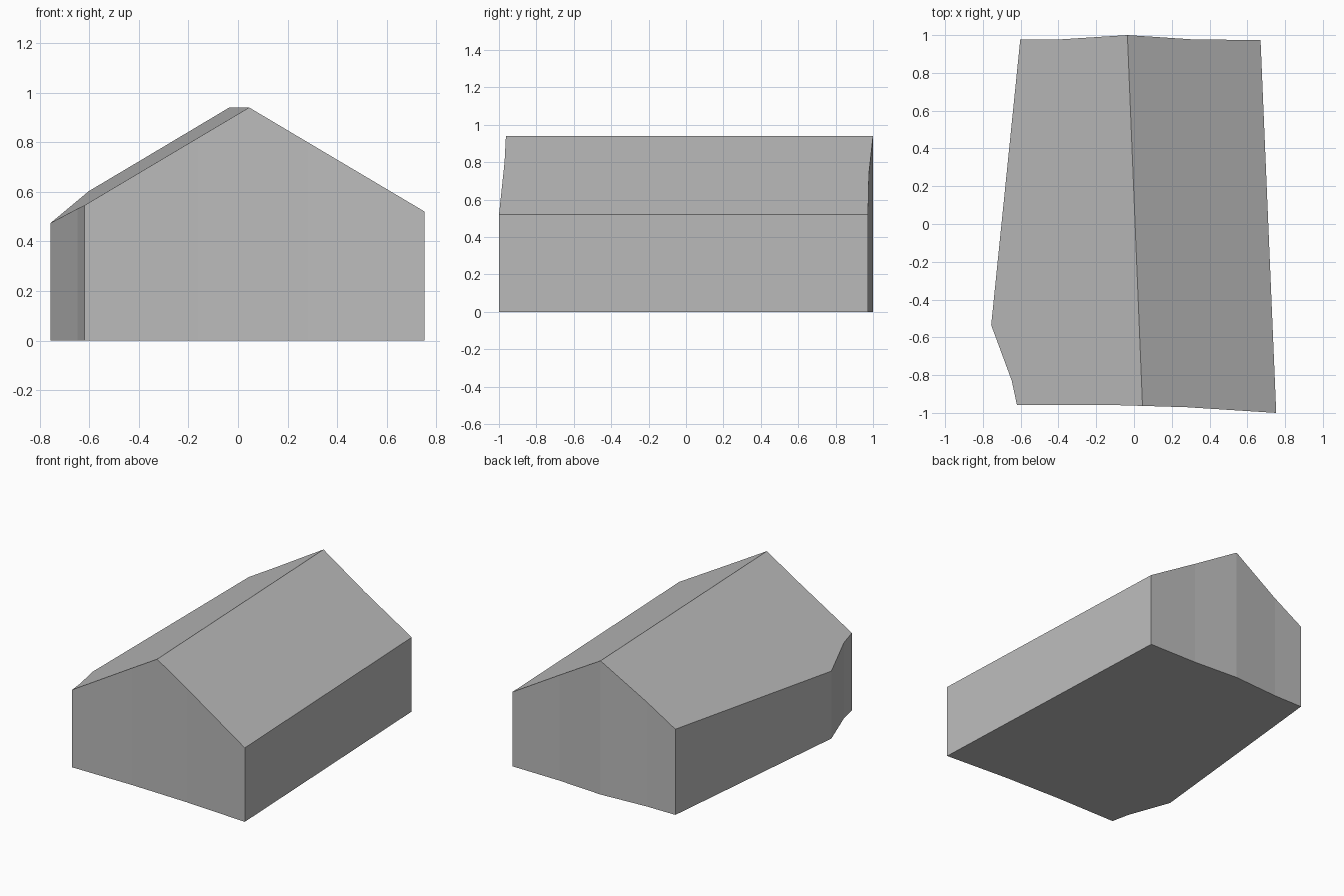
import bpy
import bmesh
from mathutils import Vector

cube = bpy.data.objects.get("Cube")
if cube:
    bpy.data.objects.remove(cube, do_unlink=True)

# Single wall and roof colour
grey = bpy.data.materials.new("plain grey")
grey.use_nodes = True
colour = (0.5, 0.5, 0.5, 1)
grey.diffuse_color = colour
grey.node_tree.nodes["Principled BSDF"].inputs["Base Color"].default_value = colour

# Irregular ground plan, anticlockwise from the front right corner
footprint = [
    (-0.62, -0.957), (-0.16, -0.957), (0.045, -0.963), (0.28, -0.97),
    (0.753, -1.0), (0.67, 0.973), (0.3, 0.978), (-0.035, 1.0),
    (-0.38, 0.978), (-0.602, 0.978), (-0.756, -0.535), (-0.647, -0.83),
]
ridge_front = Vector((0.045, -0.963, 0.94))
ridge_back = Vector((-0.035, 1.0, 0.94))
pitch = 0.595

# Walls: the plan raised past the ridge
bm = bmesh.new()
base = bm.faces.new([bm.verts.new((x, y, 0)) for x, y in footprint])
raised = bmesh.ops.extrude_face_region(bm, geom=[base], use_keep_orig=True)
top_verts = [v for v in raised["geom"] if isinstance(v, bmesh.types.BMVert)]
bmesh.ops.translate(bm, verts=top_verts, vec=(0, 0, 1.2))
bmesh.ops.recalc_face_normals(bm, faces=bm.faces[:])

# Gable roof: slice off each side along a slope through the ridge
along = (ridge_back - ridge_front).normalized()
across = along.cross(Vector((0, 0, 1)))
for side in (1, -1):
    slope_normal = (across * side * pitch + Vector((0, 0, 1))).normalized()
    cut = bmesh.ops.bisect_plane(
        bm, geom=bm.verts[:] + bm.edges[:] + bm.faces[:], dist=0.0001,
        plane_co=ridge_front, plane_no=slope_normal, clear_outer=True)
    rim = [e for e in cut["geom_cut"] if isinstance(e, bmesh.types.BMEdge)]
    bmesh.ops.holes_fill(bm, edges=rim, sides=0)

bmesh.ops.recalc_face_normals(bm, faces=bm.faces[:])
mesh = bpy.data.meshes.new("house_shell")
bm.to_mesh(mesh)
bm.free()
mesh.materials.append(grey)
house = bpy.data.objects.new("house_shell", mesh)
bpy.context.collection.objects.link(house)
